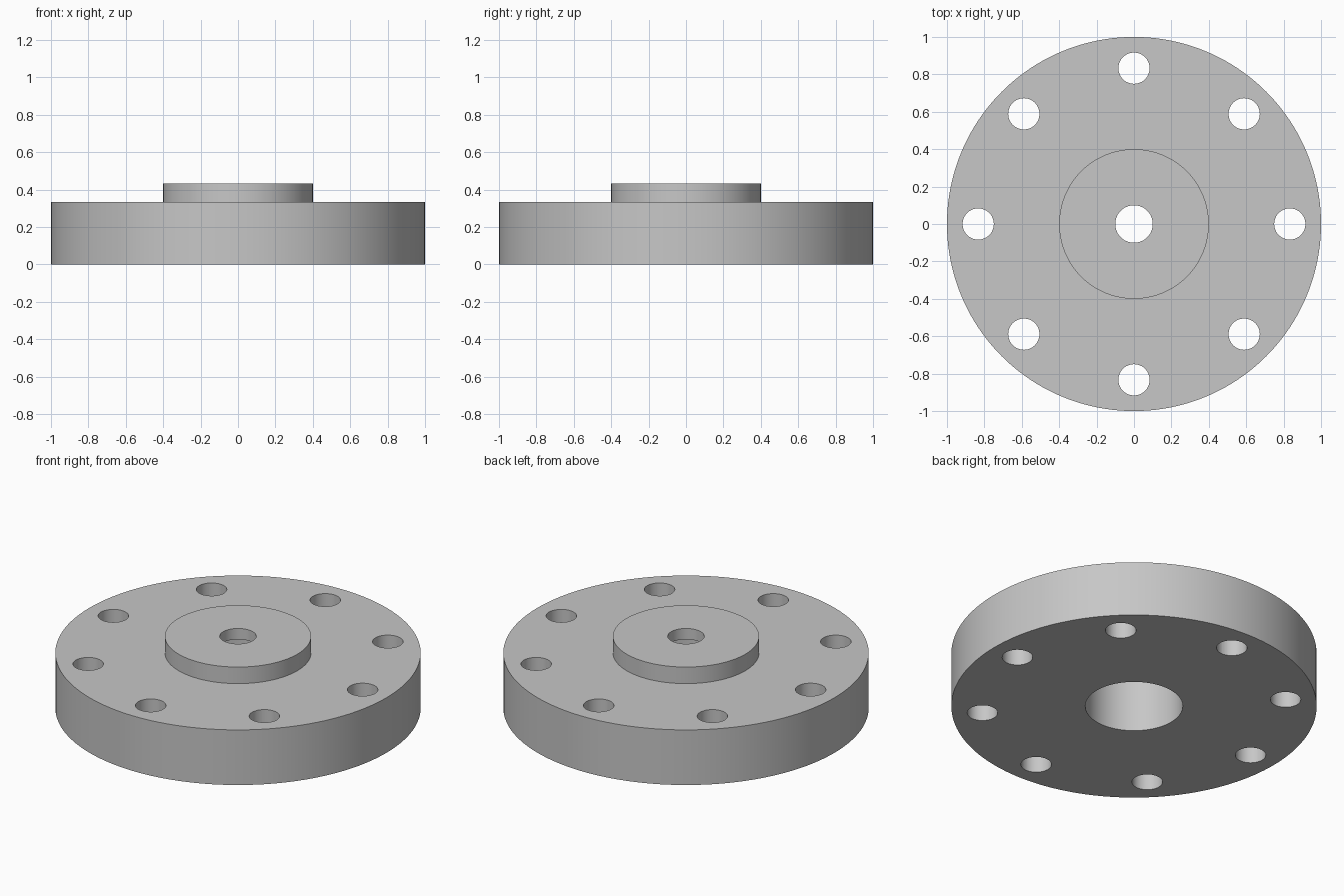
import bpy
import bmesh
import math
from mathutils import Vector

default_cube = bpy.data.objects.get("Cube")
if default_cube:
    bpy.data.objects.remove(default_cube, do_unlink=True)

DISC_RADIUS, DISC_TOP = 1.0, 0.333
HUB_RADIUS, HUB_TOP = 0.4, 0.433
BORE_RADIUS = 0.1
RECESS_RADIUS, RECESS_TOP = 0.267, 0.367
BOLT_RADIUS, BOLT_CIRCLE, BOLT_COUNT = 0.0835, 0.833, 8
SEGMENTS = 160

# Plain grey metal
grey = bpy.data.materials.new("grey_metal")
grey.use_nodes = True
colour = (0.57, 0.57, 0.57, 1)
grey.diffuse_color = colour
grey.node_tree.nodes["Principled BSDF"].inputs["Base Color"].default_value = colour


def lathe(name, profile, steps):
    """Spin a closed (radius, height) profile around the z axis."""
    bm = bmesh.new()
    verts = [bm.verts.new((r, 0, z)) for r, z in profile]
    edges = [bm.edges.new((v, verts[(i + 1) % len(verts)])) for i, v in enumerate(verts)]
    bmesh.ops.spin(bm, geom=verts + edges, cent=Vector(), axis=Vector((0, 0, 1)),
                   angle=math.tau, steps=steps)
    bmesh.ops.remove_doubles(bm, verts=bm.verts, dist=1e-4)
    bmesh.ops.recalc_face_normals(bm, faces=bm.faces)
    mesh = bpy.data.meshes.new(name)
    bm.to_mesh(mesh)
    bm.free()
    obj = bpy.data.objects.new(name, mesh)
    bpy.context.collection.objects.link(obj)
    return obj


# Disc with raised hub, through bore and wide recess underneath
flange = lathe("flange_body", [
    (RECESS_RADIUS, 0), (DISC_RADIUS, 0), (DISC_RADIUS, DISC_TOP),
    (HUB_RADIUS, DISC_TOP), (HUB_RADIUS, HUB_TOP), (BORE_RADIUS, HUB_TOP),
    (BORE_RADIUS, RECESS_TOP), (RECESS_RADIUS, RECESS_TOP)], SEGMENTS)
flange.data.materials.append(grey)

# Ring of bolt hole cutters, joined in one mesh
bm = bmesh.new()
for i in range(BOLT_COUNT):
    angle = math.tau * i / BOLT_COUNT
    pin = bmesh.ops.create_cone(bm, cap_ends=True, segments=48, radius1=BOLT_RADIUS,
                                radius2=BOLT_RADIUS, depth=1)
    bmesh.ops.translate(bm, verts=pin["verts"], vec=(
        BOLT_CIRCLE * math.cos(angle), BOLT_CIRCLE * math.sin(angle), DISC_TOP / 2))
cutter_mesh = bpy.data.meshes.new("bolt_hole_cutter")
bm.to_mesh(cutter_mesh)
bm.free()
cutter_mesh.materials.append(grey)
cutter = bpy.data.objects.new("bolt_hole_cutter", cutter_mesh)
cutter.hide_render = True
bpy.context.collection.objects.link(cutter)

# Cut the bolt holes, then drop the cutter
cut = flange.modifiers.new("bolt_holes", "BOOLEAN")
cut.operation = "DIFFERENCE"
cut.solver = "EXACT"
cut.object = cutter
bpy.ops.object.select_all(action="DESELECT")
bpy.context.view_layer.objects.active = flange
flange.select_set(True)
bpy.ops.object.modifier_apply(modifier=cut.name)
bpy.data.objects.remove(cutter, do_unlink=True)

# Smooth round walls, crisp rims
bpy.ops.object.shade_smooth_by_angle(angle=math.radians(30))
